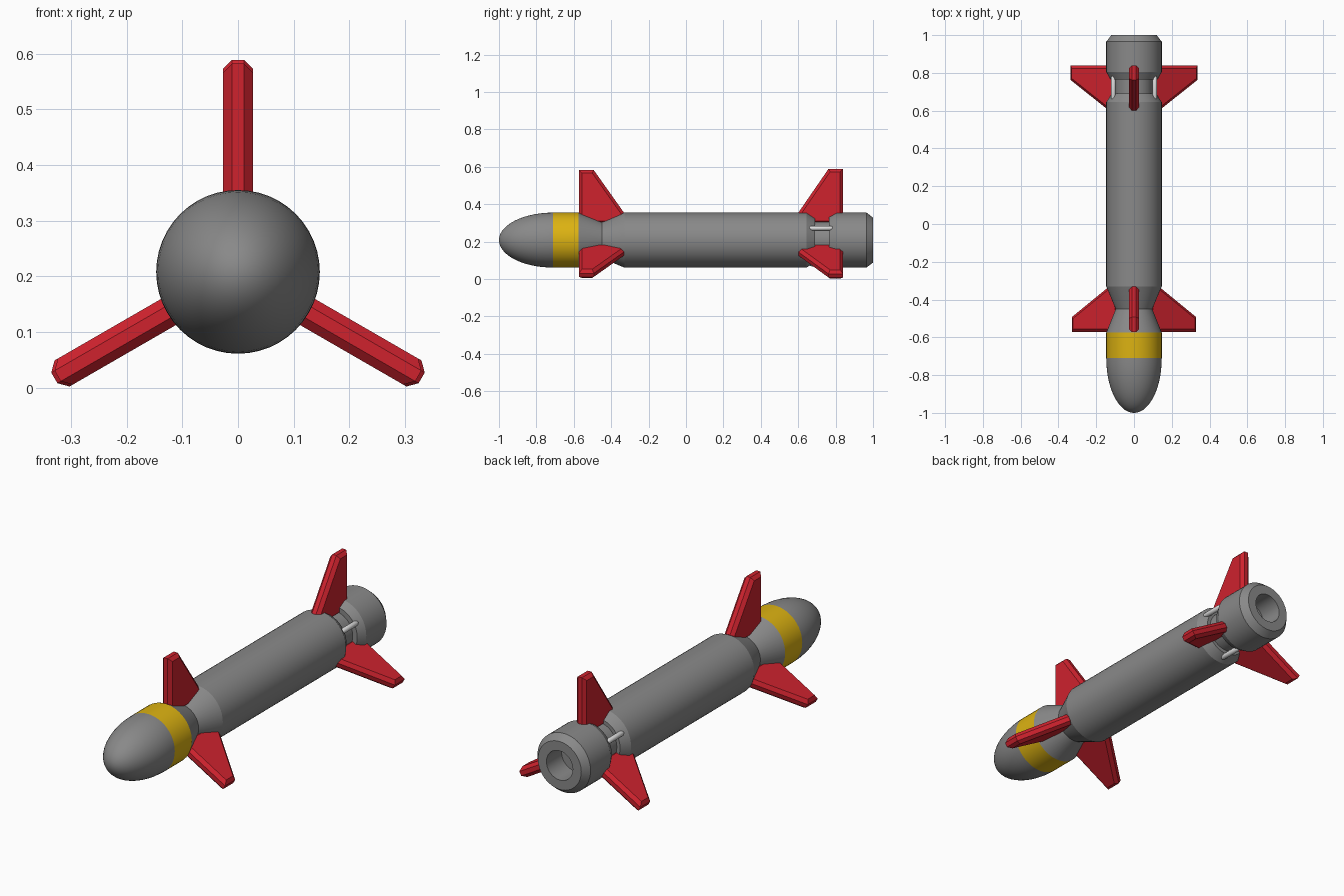
import bpy, bmesh, math
from mathutils import Matrix, Vector

if "Cube" in bpy.data.objects:
    bpy.data.objects.remove(bpy.data.objects["Cube"])

AXIS_Z = 0.208
R = 0.147


def material(name, rgb):
    m = bpy.data.materials.new(name)
    m.diffuse_color = (*rgb, 1)
    m.use_nodes = True
    m.node_tree.nodes["Principled BSDF"].inputs["Base Color"].default_value = m.diffuse_color
    return m


GREY = material("body grey", (0.25, 0.25, 0.25))
YELLOW = material("band yellow", (0.72, 0.45, 0.006))
RED = material("fin red", (0.62, 0.016, 0.027))
WHITE = material("rod white", (0.72, 0.72, 0.72))


def add_object(name, bm, mats, smooth=None):
    bmesh.ops.recalc_face_normals(bm, faces=bm.faces)
    me = bpy.data.meshes.new(name)
    bm.to_mesh(me)
    bm.free()
    for m in mats:
        me.materials.append(m)
    ob = bpy.data.objects.new(name, me)
    bpy.context.collection.objects.link(ob)
    if smooth:
        bpy.ops.object.select_all(action='DESELECT')
        ob.select_set(True)
        bpy.context.view_layer.objects.active = ob
        bpy.ops.object.shade_smooth_by_angle(angle=math.radians(smooth))
    return ob


def lathe(profile, steps):
    """Spin a (y, radius) profile around the y axis."""
    bm = bmesh.new()
    vs = [bm.verts.new((0, y, r)) for y, r in profile]
    es = [bm.edges.new(p) for p in zip(vs, vs[1:])]
    bmesh.ops.spin(bm, geom=vs + es, cent=(0, 0, 0), axis=(0, 1, 0),
                   angle=math.tau, steps=steps, use_duplicate=False)
    bmesh.ops.remove_doubles(bm, verts=bm.verts, dist=1e-5)
    return bm


def around(deg):
    """Turn a part modelled pointing up to an angle around the body axis."""
    return Matrix.Translation((0, 0, AXIS_Z)) @ Matrix.Rotation(math.radians(deg), 4, 'Y')


# body: rounded nose, waist, tube, groove, tail and exhaust hole
N = 14
nose = [(-0.71 - 0.29 * math.cos(i / N * math.pi / 2),
         R * math.sin(i / N * math.pi / 2)) for i in range(N + 1)]
body = nose + [(-0.575, R), (-0.45, 0.097), (-0.33, R), (0.645, R),
               (0.69, 0.118), (0.69, 0.1), (0.765, 0.1), (0.765, 0.125), (0.805, R),
               (0.965, R), (1.0, 0.12), (1.0, 0.073), (0.88, 0.073), (0.88, 0)]
bm = lathe(body, 48)
for f in bm.faces:
    if -0.71 < f.calc_center_median().y < -0.575:
        f.material_index = 1
bm.transform(around(0))
add_object("body", bm, [GREY, YELLOW], 20)


# fins: bevelled plates, three at the front and three at the rear
def fin(name, outline, deg):
    bm = bmesh.new()
    face = bm.faces.new([bm.verts.new((-0.027, y, r)) for y, r in outline])
    ext = bmesh.ops.extrude_face_region(bm, geom=[face])
    bmesh.ops.translate(bm, vec=(0.054, 0, 0),
                        verts=[v for v in ext['geom'] if isinstance(v, bmesh.types.BMVert)])
    bmesh.ops.recalc_face_normals(bm, faces=bm.faces)
    rims = [e for e in bm.edges
            if abs(e.verts[0].co.x - e.verts[1].co.x) < 1e-6]
    bmesh.ops.bevel(bm, geom=rims, offset=0.016, segments=1, affect='EDGES')
    bm.transform(around(deg))
    add_object(name, bm, [RED])


front = [(-0.572, 0.085), (-0.572, 0.374), (-0.493, 0.374), (-0.332, R), (-0.332, 0.085)]
rear = [(0.84, 0.085), (0.84, 0.381), (0.762, 0.381), (0.601, R), (0.601, 0.085)]
for i in range(3):
    fin(f"front_fin_{i + 1}", front, 120 * i)
    fin(f"rear_fin_{i + 1}", rear, 120 * i)

# white rods bridging the tail groove, between the fins
rod = [(0.652, 0), (0.657, 0.008), (0.67, 0.013), (0.772, 0.013), (0.785, 0.008), (0.79, 0)]
for i in range(3):
    bm = lathe(rod, 12)
    bm.transform(around(60 + 120 * i) @ Matrix.Translation((0, 0, 0.127)))
    add_object(f"groove_rod_{i + 1}", bm, [WHITE], 50)
